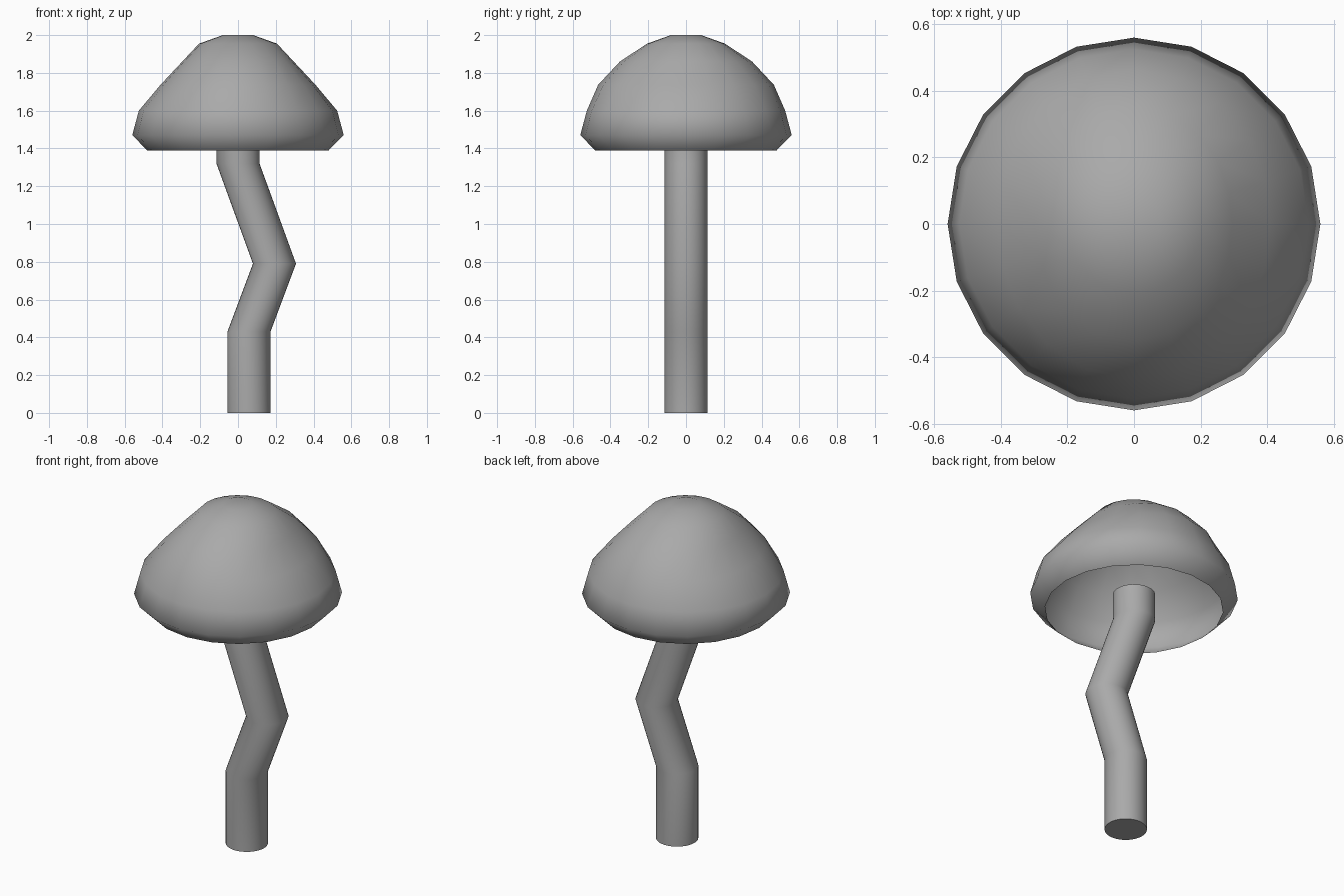
import bpy
import bmesh
import math

cube = bpy.data.objects.get("Cube")
if cube:
    bpy.data.objects.remove(cube, do_unlink=True)

grey = bpy.data.materials.new("plain_grey")
grey.use_nodes = True
colour = (0.4, 0.4, 0.4, 1)
grey.diffuse_color = colour
grey.node_tree.nodes["Principled BSDF"].inputs["Base Color"].default_value = colour


def ring(bm, sides, z, radius, centre_x=0):
    """Horizontal loop of vertices; radius is a function of the angle."""
    angles = [math.tau * i / sides for i in range(sides)]
    return [bm.verts.new((centre_x + radius(a) * math.cos(a),
                          radius(a) * math.sin(a), z)) for a in angles]


def loft(name, rings, bm, close_start, close_end, smooth_angle):
    """Skin a stack of rings (bottom to top) and optionally close its ends."""
    for low, high in zip(rings, rings[1:]):
        for i in range(len(low)):
            j = (i + 1) % len(low)
            bm.faces.new((low[i], low[j], high[j], high[i]))
    if close_start:
        bm.faces.new(rings[0][::-1])
    if close_end:
        bm.faces.new(rings[-1])
    mesh = bpy.data.meshes.new(name)
    bm.to_mesh(mesh)
    bm.free()
    mesh.materials.append(grey)
    obj = bpy.data.objects.new(name, mesh)
    bpy.context.collection.objects.link(obj)
    bpy.ops.object.select_all(action="DESELECT")
    obj.select_set(True)
    bpy.context.view_layer.objects.active = obj
    bpy.ops.object.shade_smooth_by_angle(angle=math.radians(smooth_angle))
    return obj


# Cap: hollow dome, open below, dented on its left and right flanks
# Each row is height, radius, dent depth
cap_profile = [(1.39, 0.48, 0), (1.47, 0.56, 0), (1.60, 0.525, 0),
               (1.737, 0.465, 0.055), (1.86, 0.35, 0.055),
               (1.955, 0.206, 0), (2.0, 0.08, 0)]
bm = bmesh.new()
cap_rings = [ring(bm, 20, z, lambda a, r=r, d=d: r - d * math.cos(a) ** 2)
             for z, r, d in cap_profile]
loft("cap", cap_rings, bm, False, True, 60)

# Stem: crooked tube with level joints, reaching up inside the cap
stem_path = [(0, 0.058), (0.43, 0.058), (0.79, 0.193), (1.32, 0), (1.48, 0)]
bm = bmesh.new()
stem_rings = [ring(bm, 32, z, lambda a: 0.114, x) for z, x in stem_path]
loft("stem", stem_rings, bm, True, True, 60)
